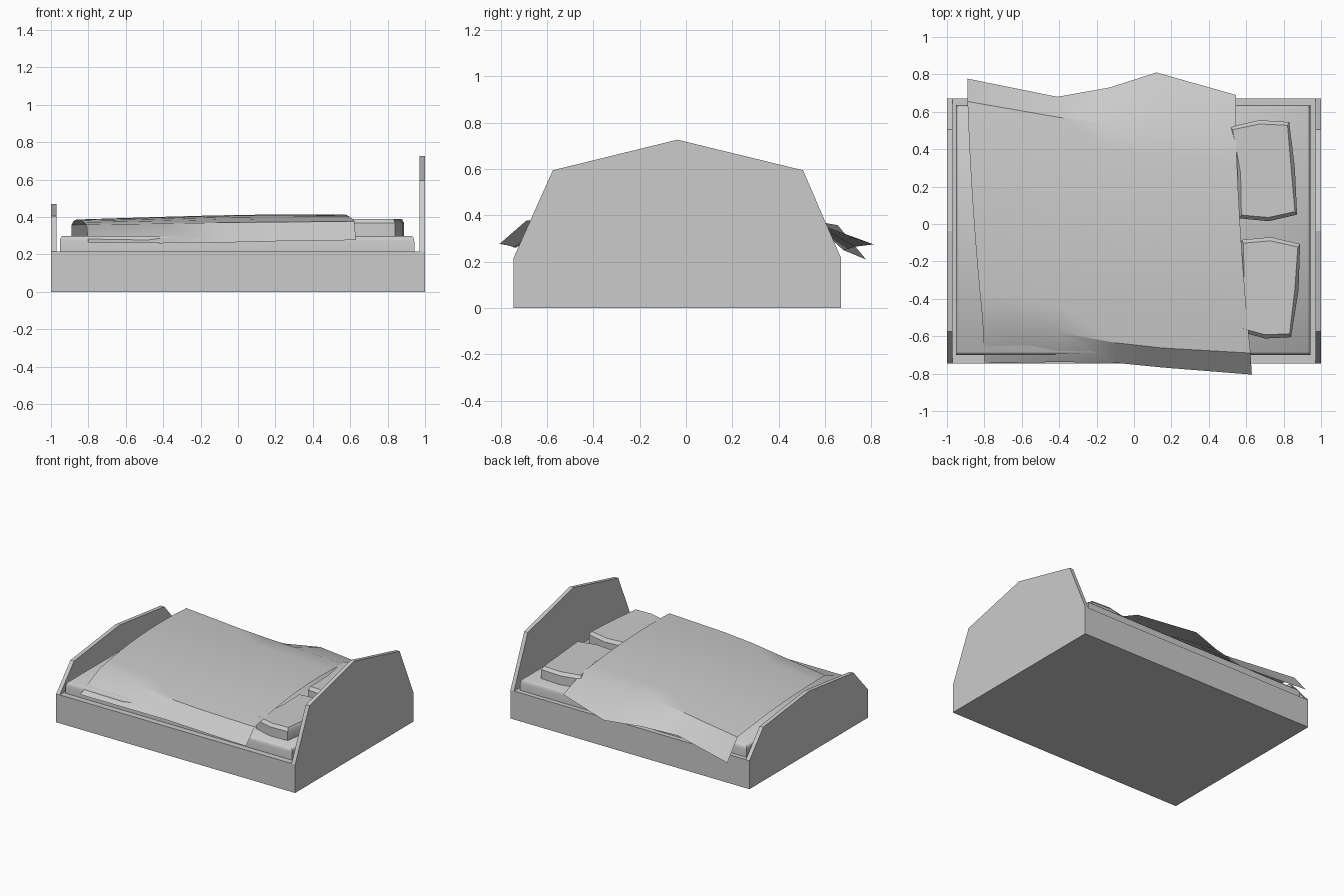
import bpy, bmesh, math
from mathutils import Vector

if "Cube" in bpy.data.objects:
    bpy.data.objects.remove(bpy.data.objects["Cube"])


def make(name, verts, faces, smooth=None):
    me = bpy.data.meshes.new(name)
    me.from_pydata(verts, [], faces)
    ob = bpy.data.objects.new(name, me)
    bpy.context.collection.objects.link(ob)
    bm = bmesh.new()
    bm.from_mesh(me)
    bmesh.ops.recalc_face_normals(bm, faces=bm.faces)
    bm.to_mesh(me)
    bm.free()
    if smooth:
        bpy.ops.object.select_all(action='DESELECT')
        ob.select_set(True)
        bpy.context.view_layer.objects.active = ob
        bpy.ops.object.shade_smooth_by_angle(angle=math.radians(smooth))
    return ob


def loft(name, rings, smooth=None):
    """Closed solid through rings with equal point counts."""
    n = len(rings[0])
    verts = [p for r in rings for p in r]
    faces = [tuple(range(n)), tuple(range(len(verts) - n, len(verts)))]
    for k in range(len(rings) - 1):
        for i in range(n):
            j = (i + 1) % n
            faces.append((k * n + i, k * n + j, (k + 1) * n + j, (k + 1) * n + i))
    return make(name, verts, faces, smooth)


def rect(x0, x1, y0, y1, z):
    return [(x0, y0, z), (x1, y0, z), (x1, y1, z), (x0, y1, z)]


# Box base
loft("bed_base", [rect(-0.97, 0.97, -0.745, 0.67, z) for z in (0, 0.215)])


# Head and foot boards with five-sided tops
def board(name, x0, x1, shoulder, peak):
    prof = [(-0.745, 0), (-0.745, 0.215), (-0.575, shoulder), (-0.037, peak),
            (0.505, shoulder), (0.67, 0.215), (0.67, 0)]
    loft(name, [[(x, y, z) for y, z in prof] for x in (x0, x1)])


board("headboard", 0.97, 1.0, 0.595, 0.727)
board("footboard", -1.0, -0.97, 0.405, 0.47)

# Mattress with softened top edges
steps = [(0, 0.2), (0, 0.27), (0.004, 0.288), (0.015, 0.3)]
loft("mattress", [rect(-0.953 + d, 0.943 - d, -0.7 + d, 0.635 - d, z) for d, z in steps], 50)


# Pillows: uneven outline with chamfered top
def pillow(name, outline):
    c = Vector((sum(p[0] for p in outline) / 8, sum(p[1] for p in outline) / 8))
    rings = []
    for inset, z in ((0, 0.295), (0.0, 0.368), (0.02, 0.39)):
        ring = []
        for p in outline:
            v = Vector(p) - c
            v *= 1 - inset / v.length
            ring.append((c.x + v.x, c.y + v.y, z))
        rings.append(ring)
    loft(name, rings, 35)


pillow("pillow_back", [(0.515, 0.52), (0.67, 0.555), (0.83, 0.545), (0.86, 0.3),
                       (0.872, 0.05), (0.72, 0.015), (0.565, 0.03), (0.55, 0.27)])
pillow("pillow_front", [(0.575, -0.085), (0.73, -0.07), (0.888, -0.107), (0.88, -0.35),
                        (0.84, -0.605), (0.70, -0.612), (0.55, -0.57), (0.57, -0.3)])

# Blanket: arched sheet between two creases, with a hanging flap on each side
back_edge = [(-0.89, 0.777, 0.21), (-0.41, 0.68, 0.25), (-0.13, 0.73, 0.265),
             (0.12, 0.81, 0.275), (0.545, 0.69, 0.31)]
back_crease = [(-0.89, 0.655, 0.358), (-0.40, 0.57, 0.373), (-0.13, 0.535, 0.38),
               (0.12, 0.51, 0.385), (0.545, 0.475, 0.388)]
front_crease = [(-0.81, -0.51, 0.36), (-0.41, -0.58, 0.365), (-0.10, -0.635, 0.37),
                (0.15, -0.663, 0.373), (0.623, -0.69, 0.377)]
front_edge = [(-0.80, -0.745, 0.263), (-0.41, -0.738, 0.26), (-0.10, -0.742, 0.263),
              (0.15, -0.767, 0.27), (0.63, -0.805, 0.277)]
arch = (0.028, 0.032, 0.034, 0.034, 0.03)
rows = [back_edge]
N = 8
for k in range(N + 1):
    t = k / N
    row = []
    for a, b, h in zip(back_crease, front_crease, arch):
        p = Vector(a).lerp(Vector(b), t)
        bow = 4 * t * (1 - t)
        p.z += h * bow
        p.x -= 0.01 * bow
        row.append(tuple(p))
    rows.append(row)
rows.append(front_edge)
m = 5
make("blanket", [p for r in rows for p in r],
     [(k * m + i, (k + 1) * m + i, (k + 1) * m + i + 1, k * m + i + 1)
      for k in range(len(rows) - 1) for i in range(m - 1)], 30)
